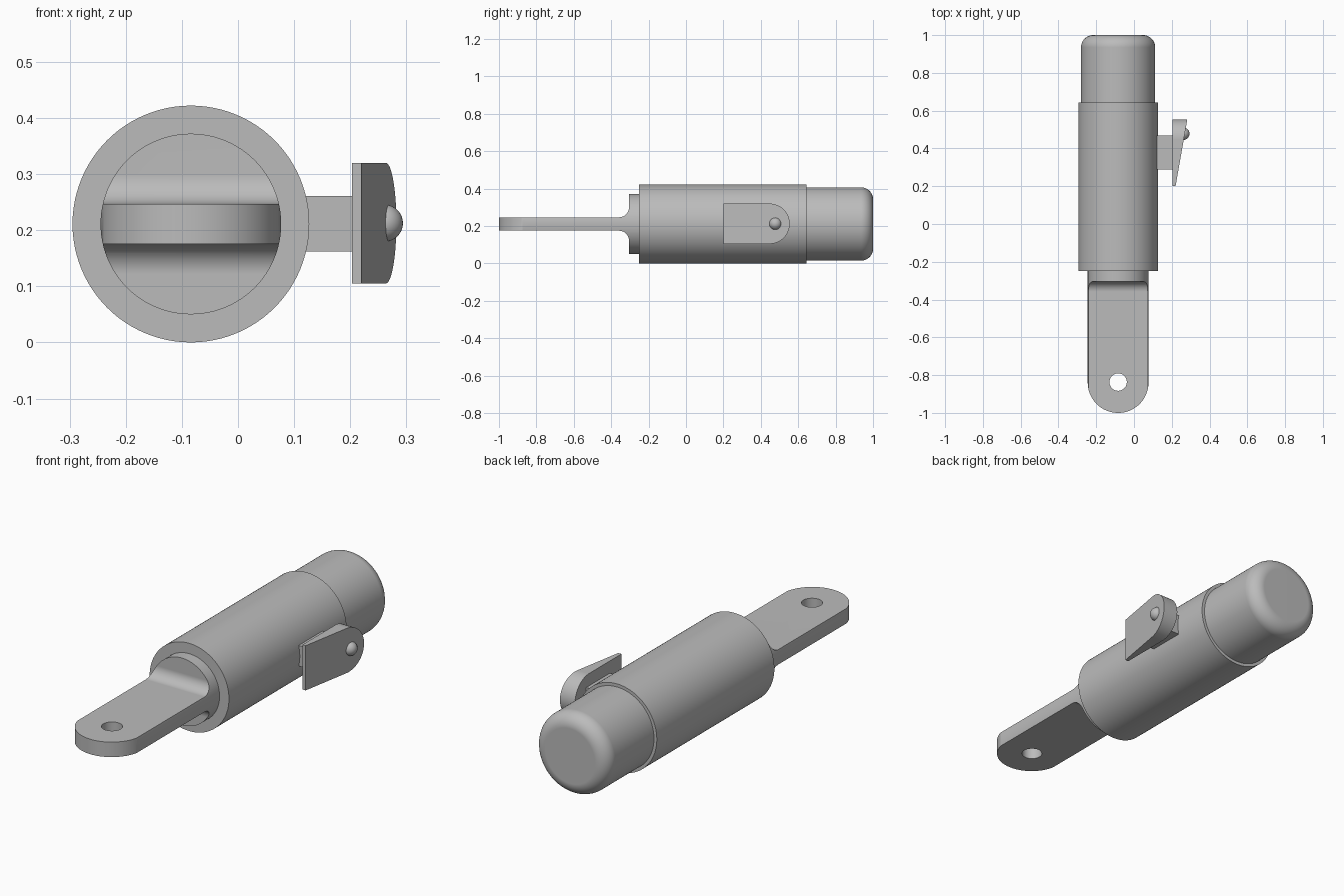
import bpy, bmesh, math
from mathutils import Vector

cube = bpy.data.objects.get("Cube")
if cube:
    bpy.data.objects.remove(cube, do_unlink=True)

CX, CZ = -0.084, 0.211   # main axis, running along y
SEG = 96

grey = bpy.data.materials.new("plain grey")
grey.use_nodes = True
colour = (0.5, 0.5, 0.5, 1)
grey.diffuse_color = colour
grey.node_tree.nodes["Principled BSDF"].inputs["Base Color"].default_value = colour


def to_object(name, bm):
    bmesh.ops.recalc_face_normals(bm, faces=bm.faces)
    mesh = bpy.data.meshes.new(name)
    bm.to_mesh(mesh)
    bm.free()
    mesh.materials.append(grey)
    obj = bpy.data.objects.new(name, mesh)
    bpy.context.collection.objects.link(obj)
    return obj


def activate(obj):
    bpy.ops.object.select_all(action='DESELECT')
    obj.select_set(True)
    bpy.context.view_layer.objects.active = obj


def arc(cu, cv, r, start, end, steps=16):
    angles = [math.radians(start + (end - start) * i / steps) for i in range(steps + 1)]
    return [(cu + r * math.cos(a), cv + r * math.sin(a)) for a in angles]


def prism(name, outline, axis, low, high):
    """Extrude a 2D outline along an axis; the outline uses the other two axes in order."""
    bm = bmesh.new()

    def place(p):
        co = list(p)
        co.insert("xyz".index(axis), low)
        return bm.verts.new(co)
    face = bm.faces.new([place(p) for p in outline])
    moved = bmesh.ops.extrude_face_region(bm, geom=[face])["geom"]
    step = Vector([high - low if a == axis else 0 for a in "xyz"])
    bmesh.ops.translate(bm, vec=step, verts=[v for v in moved if isinstance(v, bmesh.types.BMVert)])
    return to_object(name, bm)


def circle(cu, cv, r):
    return arc(cu, cv, r, 0, 360, SEG)[:-1]


def lathe(name, profile):
    """Spin (radius, y) points around the main axis."""
    bm = bmesh.new()
    verts = [bm.verts.new((CX + r, y, CZ)) for r, y in profile]
    edges = [bm.edges.new(pair) for pair in zip(verts, verts[1:])]
    bmesh.ops.spin(bm, geom=verts + edges, cent=(CX, 0, CZ), axis=(0, 1, 0),
                   angle=math.tau, steps=SEG)
    bmesh.ops.remove_doubles(bm, verts=bm.verts, dist=0.0001)
    return to_object(name, bm)


def cut(obj, cutter, operation):
    cutter.hide_render = True
    mod = obj.modifiers.new("cut", 'BOOLEAN')
    mod.operation, mod.solver, mod.object = operation, 'EXACT', cutter
    activate(obj)
    bpy.ops.object.modifier_apply(modifier=mod.name)
    bpy.data.objects.remove(cutter, do_unlink=True)


def smooth(obj):
    activate(obj)
    bpy.ops.object.shade_smooth_by_angle(angle=math.radians(30))
    mod = obj.modifiers.new("clean shading", 'WEIGHTED_NORMAL')
    mod.keep_sharp = True


# Main sleeve and the rounded cap behind it
smooth(lathe("sleeve", [(0, -0.25), (0.211, -0.25), (0.211, 0.643), (0, 0.643)]))
smooth(lathe("end_cap", [(0, 0.62), (0.196, 0.62)]
             + arc(0.132, 0.936, 0.064, 0, 90) + [(0, 1)]))

# Eye tongue and collar: filleted side profile, trimmed round, then drilled
half = [(-1.1, 0.036)] + arc(-0.358, 0.089, 0.053, -90, 0) + [(-0.305, 0.25), (-0.24, 0.25)]
profile = [(y, CZ + h) for y, h in half] + [(y, CZ - h) for y, h in reversed(half)]
tongue = prism("eye_tongue", profile, "x", CX - 0.3, CX + 0.3)
cut(tongue, prism("round_trim", circle(CX, CZ, 0.161), "y", -1.2, -0.2), 'INTERSECT')
plan = arc(CX, -0.839, 0.161, 180, 360, 48) + [
    (CX + 0.2, -0.839), (CX + 0.2, -0.1), (CX - 0.2, -0.1), (CX - 0.2, -0.839)]
cut(tongue, prism("end_trim", plan, "z", -0.2, 0.7), 'INTERSECT')
cut(tongue, prism("pin_hole", circle(CX, -0.837, 0.046), "z", -0.2, 0.7), 'DIFFERENCE')
smooth(tongue)

# Side stem that carries the lever
prism("lever_stem", [(0.09, 0.288), (0.205, 0.288), (0.205, 0.468), (0.09, 0.468)],
      "z", 0.162, 0.261)

# Wedge lever with one round end
lever = prism("lever", [(0.203, 0.2), (0.22, 0.2), (0.285, 0.57), (0.203, 0.57)], "z", 0, 0.5)
outline = [(0.1, 0.105)] + arc(0.447, 0.2125, 0.1075, -90, 90, 40) + [(0.1, 0.32)]
cut(lever, prism("lever_trim", outline, "x", 0.1, 0.4), 'INTERSECT')
smooth(lever)

# Small ball button on the lever
bm = bmesh.new()
bmesh.ops.create_uvsphere(bm, u_segments=32, v_segments=16, radius=0.033)
bmesh.ops.translate(bm, vec=(0.261, 0.478, 0.2125), verts=bm.verts)
smooth(to_object("ball_button", bm))
